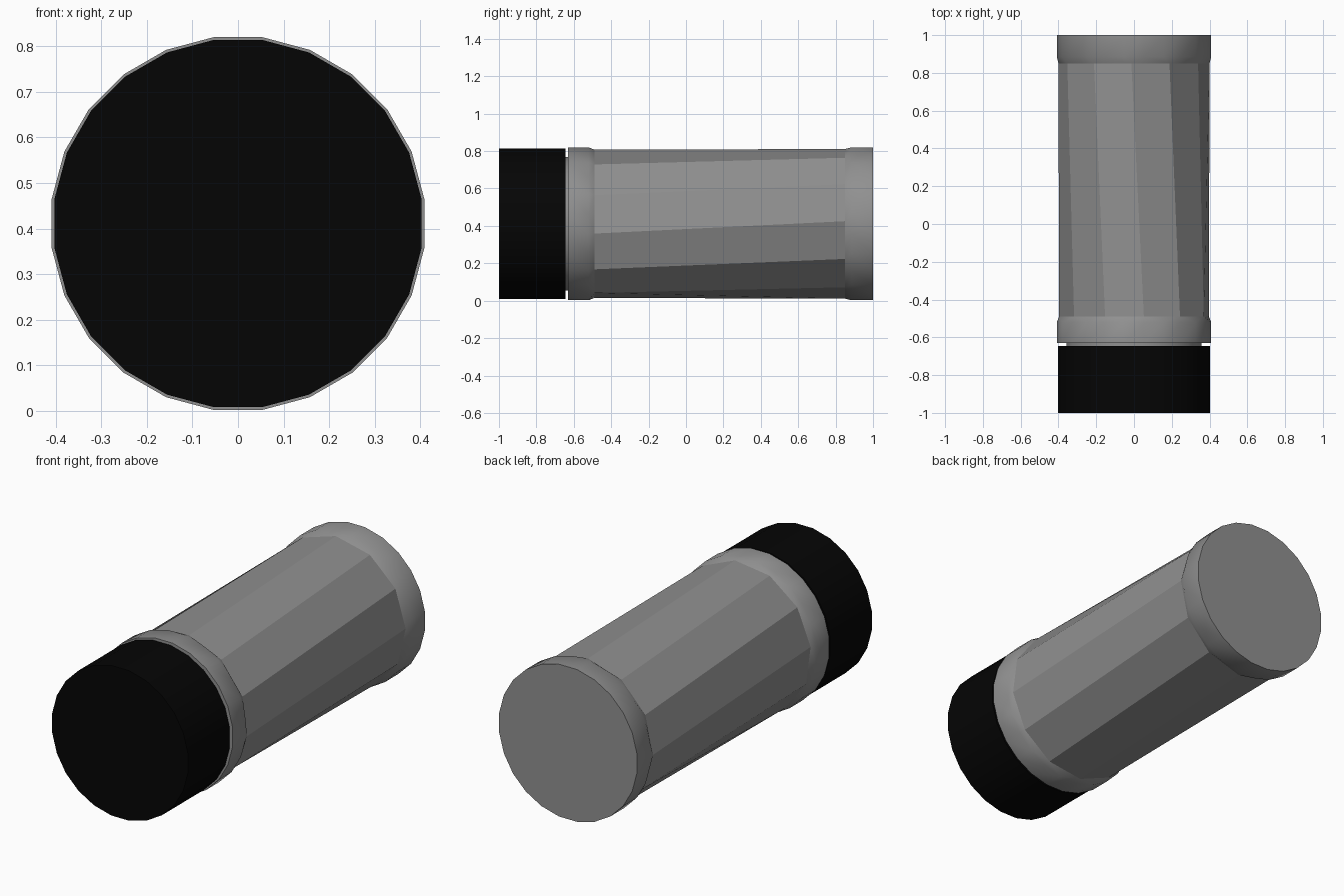
import bpy, bmesh, math

if "Cube" in bpy.data.objects:
    bpy.data.objects.remove(bpy.data.objects["Cube"])

CZ = 0.411  # height of the long axis


def material(name, v):
    m = bpy.data.materials.new(name)
    m.diffuse_color = (v, v, v, 1)
    m.use_nodes = True
    m.node_tree.nodes["Principled BSDF"].inputs["Base Color"].default_value = m.diffuse_color
    return m


def lathe(name, rings, mat, smooth=28):
    """Skin a list of (y, radius, sides, start angle) rings along y, closed at both ends."""
    bm = bmesh.new()
    loops = []
    for y, r, n, a0 in rings:
        vs = [bm.verts.new((r * math.cos(math.radians(a0) + 2 * math.pi * i / n), y,
                            CZ + r * math.sin(math.radians(a0) + 2 * math.pi * i / n)))
              for i in range(n)]
        loops.append((vs, [bm.edges.new((vs[i], vs[(i + 1) % n])) for i in range(n)]))
    for (_, a), (_, b) in zip(loops, loops[1:]):
        bmesh.ops.bridge_loops(bm, edges=a + b)
    bm.faces.new(loops[0][0])
    bm.faces.new(loops[-1][0])
    bmesh.ops.recalc_face_normals(bm, faces=bm.faces[:])
    me = bpy.data.meshes.new(name)
    bm.to_mesh(me)
    bm.free()
    me.materials.append(mat)
    ob = bpy.data.objects.new(name, me)
    bpy.context.collection.objects.link(ob)
    bpy.ops.object.select_all(action='DESELECT')
    ob.select_set(True)
    bpy.context.view_layer.objects.active = ob
    bpy.ops.object.shade_smooth_by_angle(angle=math.radians(smooth))
    return ob


grey = material("dark_grey", 0.28)
black = material("black", 0.0015)

# Barrel: two raised end bands and a slimmer, coarsely faceted, slightly twisted grip
lathe("barrel", [
    (-0.63, 0.412, 24, 7.5),
    (-0.52, 0.412, 24, 7.5),
    (-0.49, 0.40, 12, 22.5),
    (0.85, 0.40, 12, 32),
    (0.885, 0.412, 24, 7.5),
    (1.00, 0.412, 24, 7.5),
], grey)

# Neck in the gap between barrel and cap
lathe("neck", [(-0.66, 0.36, 24, 7.5), (-0.62, 0.36, 24, 7.5)], grey)

# Black end cap
lathe("end_cap", [(-1.0, 0.406, 24, 7.5), (-0.645, 0.406, 24, 7.5)], black)
